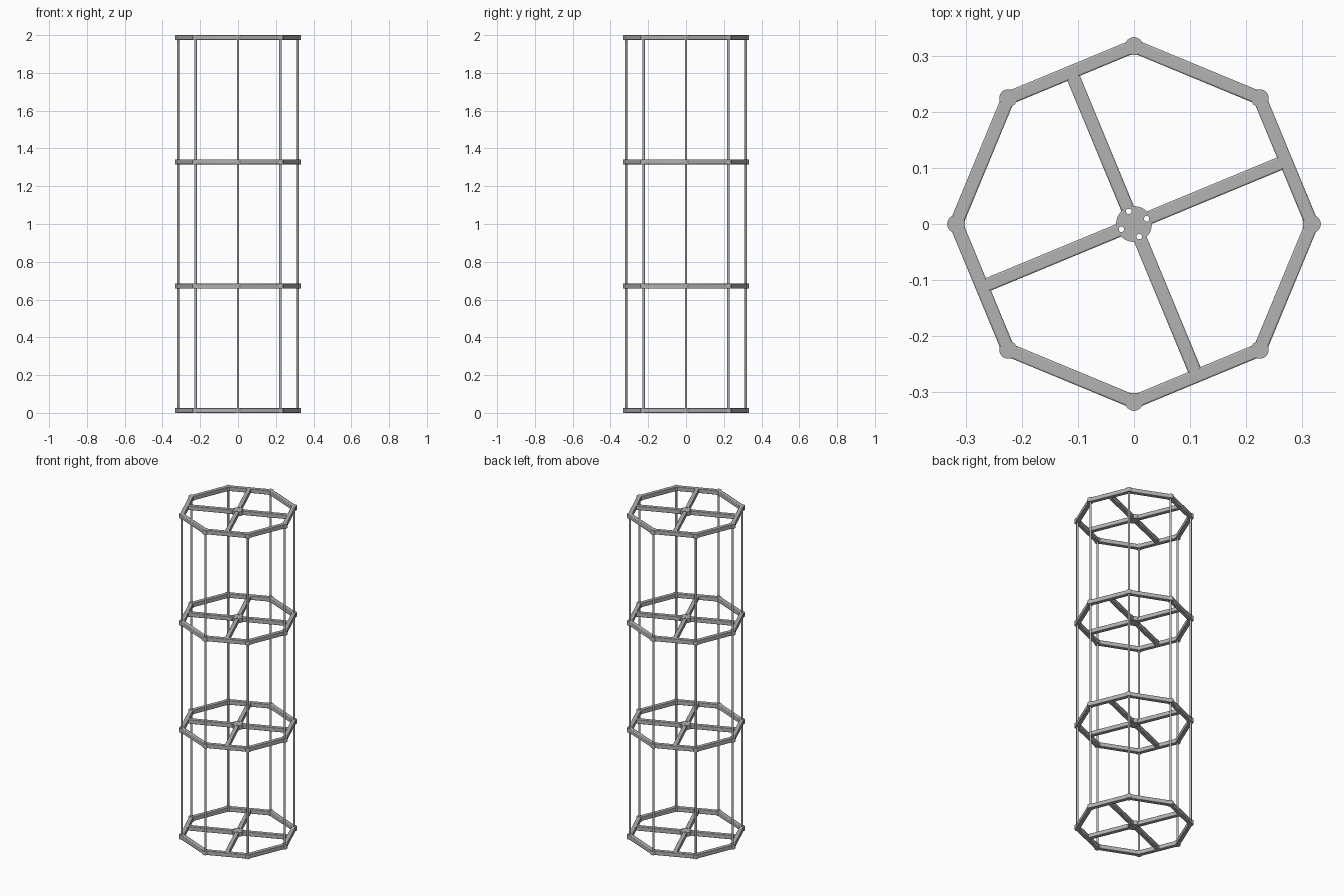
import bpy, bmesh, math
from mathutils import Matrix, Vector

cube = bpy.data.objects.get("Cube")
if cube:
    bpy.data.objects.remove(cube)

HEIGHT, THICK, BAR = 2.0, 0.026, 0.024
RADIUS, SIDES, LEVELS = 0.317, 8, 4
APOTHEM = RADIUS * math.cos(math.pi / SIDES)

steel = bpy.data.materials.new("grey steel")
steel.use_nodes = True
colour = (0.45, 0.45, 0.45, 1)
steel.diffuse_color = colour
steel.node_tree.nodes["Principled BSDF"].inputs["Base Color"].default_value = colour


def finish(name, bm, smooth=True):
    bmesh.ops.recalc_face_normals(bm, faces=bm.faces)
    mesh = bpy.data.meshes.new(name)
    bm.to_mesh(mesh)
    bm.free()
    mesh.materials.append(steel)
    obj = bpy.data.objects.new(name, mesh)
    bpy.context.collection.objects.link(obj)
    if smooth:
        bpy.ops.object.select_all(action="DESELECT")
        obj.select_set(True)
        bpy.context.view_layer.objects.active = obj
        bpy.ops.object.shade_smooth_by_angle(angle=math.radians(35))
    return obj


def polar(radius, angle, z=0):
    return Vector((radius * math.cos(angle), radius * math.sin(angle), z))


def add_bar(bm, start, end, z):
    """Square bar lying flat between two points."""
    along = end - start
    place = (Matrix.Translation((start + end) / 2 + Vector((0, 0, z)))
             @ Matrix.Rotation(math.atan2(along.y, along.x), 4, "Z")
             @ Matrix.Diagonal((along.length, BAR, THICK, 1)))
    bmesh.ops.create_cube(bm, size=1, matrix=place)


def add_cylinder(bm, radius, depth, centre, segments):
    bmesh.ops.create_cone(bm, cap_ends=True, segments=segments, radius1=radius,
                          radius2=radius, depth=depth, matrix=Matrix.Translation(centre))


def soften(obj):
    bevel = obj.modifiers.new("rounded edges", "BEVEL")
    bevel.width, bevel.segments = 0.003, 2
    bevel.limit_method = "ANGLE"


corners = [math.tau * i / SIDES for i in range(SIDES)]
arms = [math.pi / SIDES + math.pi / 2 * i for i in range(4)]

for level in range(LEVELS):
    z = THICK / 2 + (HEIGHT - THICK) * level / (LEVELS - 1)
    label = f"level_{level + 1}"

    # Octagonal ring
    bm = bmesh.new()
    for a in corners:
        add_bar(bm, polar(RADIUS, a), polar(RADIUS, a + math.tau / SIDES), z)
    soften(finish(label + "_ring", bm))

    # Round corner joints
    bm = bmesh.new()
    for a in corners:
        add_cylinder(bm, 0.016, THICK, polar(RADIUS, a, z), 24)
    finish(label + "_joints", bm)

    # Four spokes
    bm = bmesh.new()
    for a in arms:
        add_bar(bm, polar(0.029, a), polar(APOTHEM - BAR / 4, a), z)
    soften(finish(label + "_spokes", bm))

    # Hub disc with four bolt holes
    bm = bmesh.new()
    bmesh.ops.create_circle(bm, segments=32, radius=0.032)
    for a in arms:
        bmesh.ops.create_circle(bm, segments=12, radius=0.005,
                                matrix=Matrix.Translation(polar(0.0245, a)))
    bmesh.ops.triangle_fill(bm, edges=bm.edges[:], use_beauty=True, normal=(0, 0, 1))
    bmesh.ops.translate(bm, verts=bm.verts, vec=(0, 0, z - THICK / 2))
    top = bmesh.ops.extrude_face_region(bm, geom=bm.faces[:], use_keep_orig=True)
    bmesh.ops.translate(bm, vec=(0, 0, THICK),
                        verts=[v for v in top["geom"] if isinstance(v, bmesh.types.BMVert)])
    finish(label + "_hub", bm)

# Upright rods
bm = bmesh.new()
for a in corners:
    add_cylinder(bm, 0.0065, HEIGHT - THICK, polar(RADIUS, a, HEIGHT / 2), 16)
finish("upright_rods", bm)
